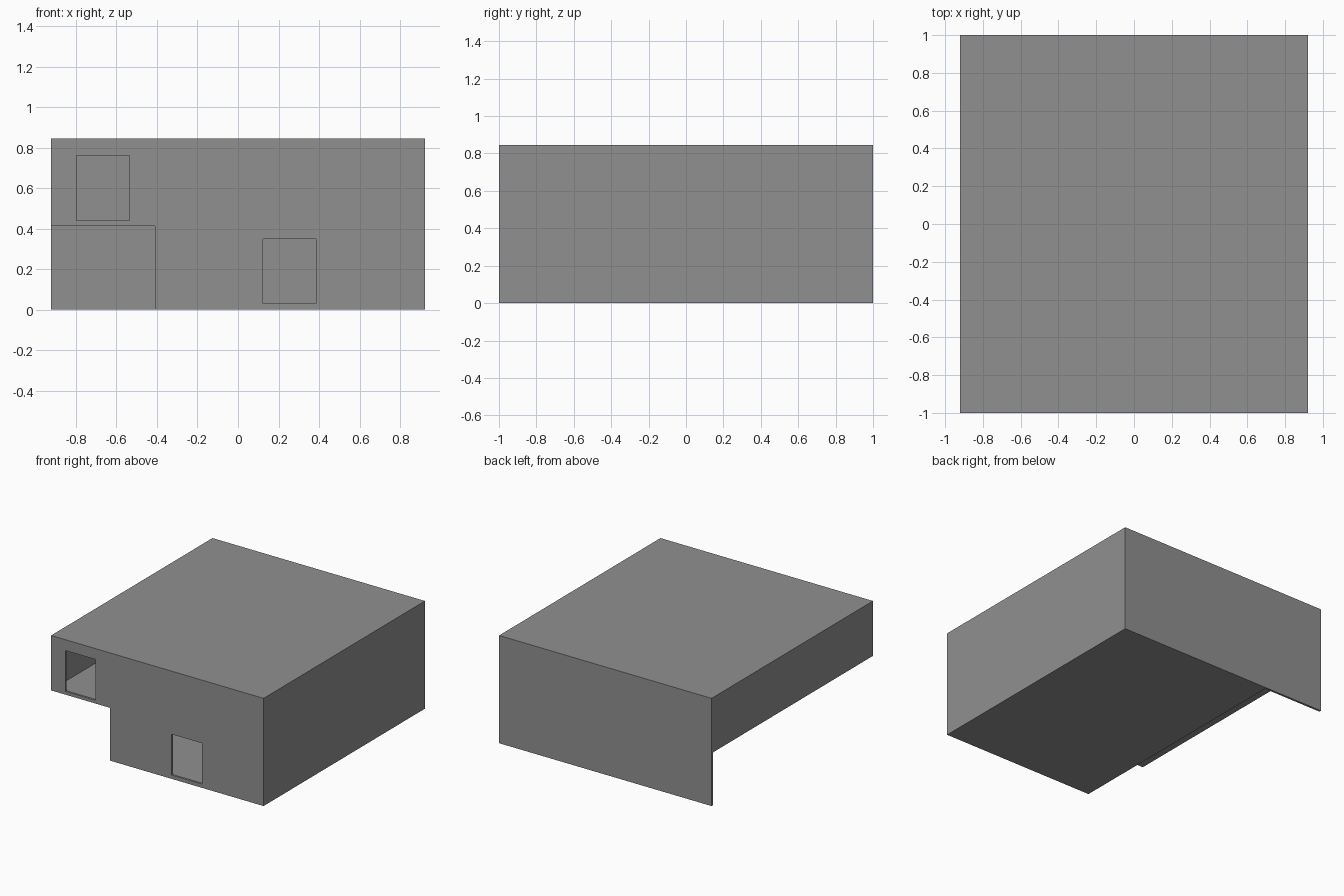
import bpy
import bmesh

if "Cube" in bpy.data.objects:
    bpy.data.objects.remove(bpy.data.objects["Cube"], do_unlink=True)

# Overall sizes: half width, half depth, height, wall thickness
W, D, H, T = 0.922, 1.0, 0.845, 0.017
MID = 0.414      # underside of the upper storey
STEP = -0.41     # left end of the lower storey

grey = bpy.data.materials.new("plain_grey")
grey.use_nodes = True
grey.diffuse_color = (0.28, 0.28, 0.28, 1)
grey.node_tree.nodes["Principled BSDF"].inputs["Base Color"].default_value = (0.28, 0.28, 0.28, 1)


def prism(name, outline, y0, y1):
    """Extrude an x-z outline from y0 to y1."""
    bm = bmesh.new()
    face = bm.faces.new([bm.verts.new((x, y0, z)) for x, z in outline])
    out = bmesh.ops.extrude_face_region(bm, geom=[face])
    verts = [v for v in out["geom"] if isinstance(v, bmesh.types.BMVert)]
    bmesh.ops.translate(bm, verts=verts, vec=(0, y1 - y0, 0))
    bmesh.ops.recalc_face_normals(bm, faces=bm.faces)
    mesh = bpy.data.meshes.new(name)
    bm.to_mesh(mesh)
    bm.free()
    mesh.materials.append(grey)
    obj = bpy.data.objects.new(name, mesh)
    bpy.context.collection.objects.link(obj)
    return obj


def box(name, x0, x1, z0, z1, y0=-D + T, y1=D - T):
    return prism(name, [(x0, z0), (x1, z0), (x1, z1), (x0, z1)], y0, y1)


# Stepped front wall with two window openings
front = prism("front_wall", [(STEP, 0), (W, 0), (W, H), (-W, H), (-W, MID), (STEP, MID)], -D, -D + T)
cutters = [box("window_cutter", x, x + 0.263, z, z + 0.32, -D - 0.1, -D + 0.1)
           for x, z in ((-0.798, 0.44), (0.123, 0.03))]
for cutter in cutters:
    cutter.hide_render = True
    mod = front.modifiers.new("window", "BOOLEAN")
    mod.operation = "DIFFERENCE"
    mod.solver = "EXACT"
    mod.object = cutter
graph = bpy.context.evaluated_depsgraph_get()
cut_mesh = bpy.data.meshes.new_from_object(front.evaluated_get(graph))
front.modifiers.clear()
front.data = cut_mesh
for cutter in cutters:
    bpy.data.objects.remove(cutter, do_unlink=True)

# Back and side walls
box("back_wall", -W, W, 0, H, D - T, D)
box("side_wall", W - T, W, 0, H)
box("upper_side_wall", -W, -W + T, MID, H)
box("lower_side_wall", STEP, STEP + T, 0, MID)

# Floors and roof
box("ground_floor", STEP + T, W - T, 0, T)
box("upper_floor", -W + T, W - T, MID, MID + T)
box("roof", -W + T, W - T, H - T, H)
